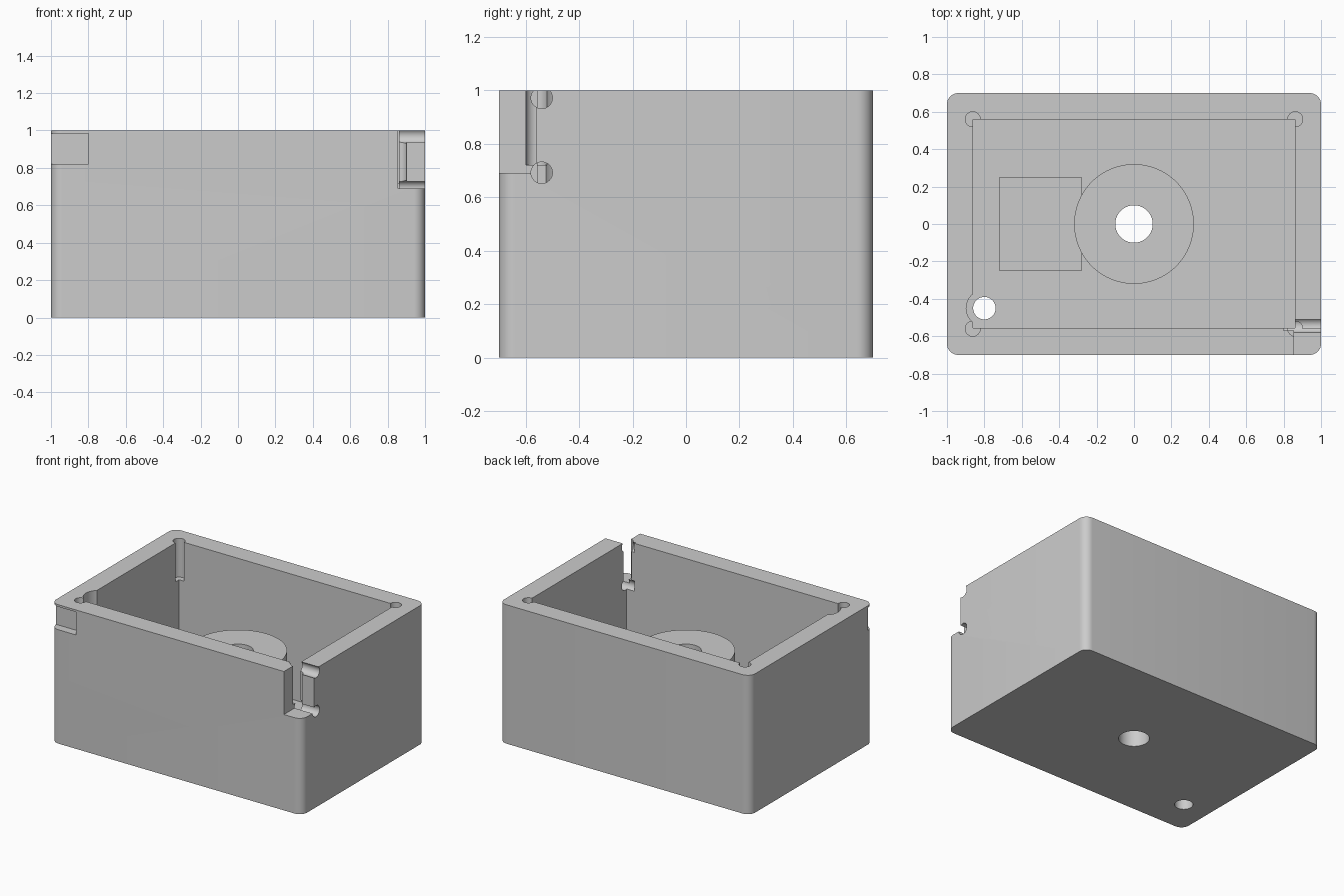
import bpy
import math

cube = bpy.data.objects.get("Cube")
if cube:
    bpy.data.objects.remove(cube, do_unlink=True)

grey = bpy.data.materials.new("light_grey")
grey.use_nodes = True
grey.diffuse_color = (0.6, 0.6, 0.6, 1)
grey.node_tree.nodes["Principled BSDF"].inputs["Base Color"].default_value = (0.6, 0.6, 0.6, 1)


def box(name, low, high):
    """Box between two opposite corners."""
    bpy.ops.mesh.primitive_cube_add(size=1, location=[(a + b) / 2 for a, b in zip(low, high)])
    ob = bpy.context.object
    ob.name = name
    ob.scale = [b - a for a, b in zip(low, high)]
    bpy.ops.object.transform_apply(location=True, rotation=True, scale=True)
    ob.data.materials.append(grey)
    return ob


def rod(name, start, length, radius, axis="z", sides=48):
    """Cylinder starting at a point and running along z or x."""
    x, y, z = start
    along_x = axis == "x"
    centre = (x + length / 2, y, z) if along_x else (x, y, z + length / 2)
    bpy.ops.mesh.primitive_cylinder_add(
        vertices=sides, radius=radius, depth=length, location=centre,
        rotation=(0, math.pi / 2 if along_x else 0, 0))
    ob = bpy.context.object
    ob.name = name
    bpy.ops.object.transform_apply(location=True, rotation=True, scale=True)
    ob.data.materials.append(grey)
    return ob


def apply(ob, mod):
    bpy.context.view_layer.objects.active = ob
    bpy.ops.object.modifier_apply(modifier=mod.name)


def combine(ob, tool, operation="DIFFERENCE"):
    mod = ob.modifiers.new("combine", "BOOLEAN")
    mod.operation = operation
    mod.solver = "EXACT"
    mod.object = tool
    apply(ob, mod)
    bpy.data.objects.remove(tool, do_unlink=True)


# Outer shell with rounded upright edges
body = box("open_case", (-1, -0.7, 0), (1, 0.7, 1))
weights = body.data.attributes.new("bevel_weight_edge", "FLOAT", "EDGE")
for edge in body.data.edges:
    a, b = (body.data.vertices[i].co for i in edge.vertices)
    weights.data[edge.index].value = 1.0 if abs(a.z - b.z) > 0.5 else 0.0
bevel = body.modifiers.new("round", "BEVEL")
bevel.limit_method = "WEIGHT"
bevel.width = 0.06
bevel.segments = 8
apply(body, bevel)

# Cavity, with the raised boss and pad on its floor
floor = 0.1
combine(body, box("cavity", (-0.862, -0.556, floor), (0.862, 0.56, 1.2)))
combine(body, box("pad", (-0.72, -0.25, 0.05), (-0.28, 0.25, 0.3)), "UNION")
combine(body, rod("boss", (0, 0, 0.04), 0.615, 0.32, sides=96), "UNION")

# Holes through the floor, and the round relief in the side wall
combine(body, rod("centre_hole", (0, 0, -0.1), 1, 0.1, sides=64))
combine(body, rod("wire_hole", (-0.8, -0.45, -0.1), 0.5, 0.06))
combine(body, rod("wall_relief", (-0.8, -0.45, floor + 0.002), 1.2, 0.097))

# Screw holes in the four corners
for sx in (-1, 1):
    for sy in (-1, 1):
        combine(body, rod("screw_hole", (sx * 0.862, sy * 0.56, 0.72), 0.5, 0.04))

# Corner opening with its two cross grooves
combine(body, box("corner_opening", (0.856, -0.8, 0.69), (1.1, -0.561, 1.2)))
for z in (0.692, 0.972):
    combine(body, rod("cross_groove", (0.8, -0.54, z), 0.4, 0.04, axis="x"))

# Shallow slot at the other front corner
combine(body, box("front_slot", (-1.1, -0.8, 0.82), (-0.8, -0.64, 0.985)))

bpy.ops.object.select_all(action="DESELECT")
body.select_set(True)
bpy.context.view_layer.objects.active = body
bpy.ops.object.shade_smooth_by_angle(angle=math.radians(30))
